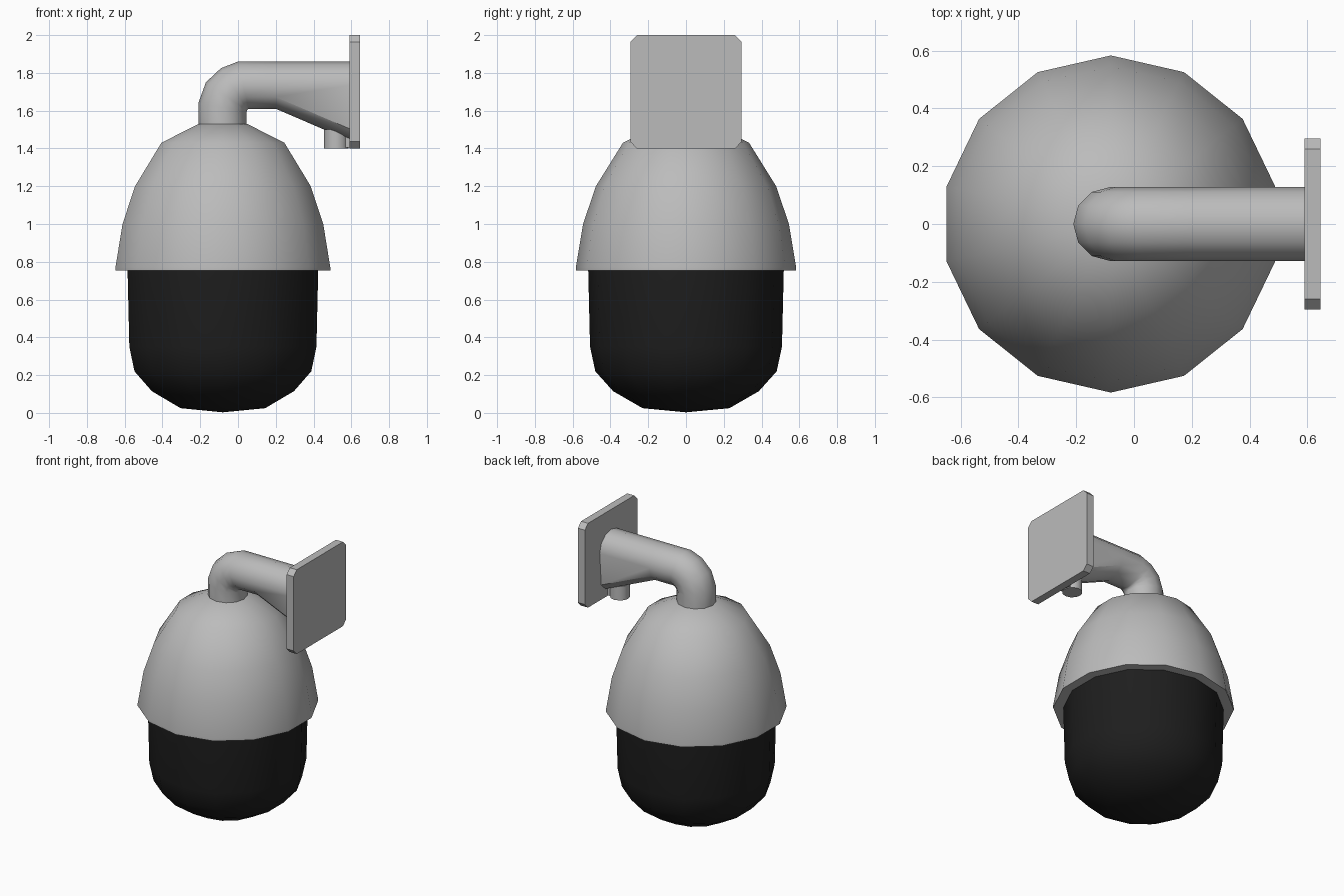
import bpy, bmesh, math

if "Cube" in bpy.data.objects:
    bpy.data.objects.remove(bpy.data.objects["Cube"])

def material(name, c):
    m = bpy.data.materials.new(name)
    m.diffuse_color = (c, c, c, 1)
    m.use_nodes = True
    m.node_tree.nodes["Principled BSDF"].inputs["Base Color"].default_value = m.diffuse_color
    return m

GREY = material("light_grey", 0.5)
BLACK = material("smoked_black", 0.013)
CX = -0.08  # axis of the camera body

def finish(name, bm, mat, angle=40):
    bmesh.ops.remove_doubles(bm, verts=bm.verts, dist=1e-4)
    bmesh.ops.recalc_face_normals(bm, faces=bm.faces)
    me = bpy.data.meshes.new(name)
    bm.to_mesh(me)
    bm.free()
    me.materials.append(mat)
    ob = bpy.data.objects.new(name, me)
    bpy.context.collection.objects.link(ob)
    bpy.ops.object.select_all(action='DESELECT')
    ob.select_set(True)
    bpy.context.view_layer.objects.active = ob
    bpy.ops.object.shade_smooth_by_angle(angle=math.radians(angle))
    return ob

def loft(name, rings, mat, caps=True):
    bm = bmesh.new()
    loops = [[bm.verts.new(p) for p in r] for r in rings]
    n = len(loops[0])
    for a, b in zip(loops, loops[1:]):
        for i in range(n):
            j = (i + 1) % n
            bm.faces.new((a[i], a[j], b[j], b[i]))
    if caps:
        bm.faces.new(loops[0])
        bm.faces.new(loops[-1])
    return finish(name, bm, mat)

def lathe(name, profile, mat, cx=CX, sides=14, caps=True):
    rings = [[(cx + r * math.sin(2 * math.pi * i / sides),
               r * math.cos(2 * math.pi * i / sides), z) for i in range(sides)]
             for r, z in profile]
    return loft(name, rings, mat, caps)

# upper housing with a small lip and underside
lathe("housing", [(0.50, 0.77), (0.51, 0.755), (0.583, 0.755), (0.583, 0.772),
                  (0.545, 1.0), (0.477, 1.2), (0.334, 1.43), (0.132, 1.53)], GREY)

# dark dome below
lathe("dome_window", [(0.0, 0.003), (0.23, 0.025), (0.386, 0.115), (0.48, 0.22),
                      (0.508, 0.35), (0.518, 0.77)], BLACK, caps=False)

# bent arm: each station has an outer and an inner point, joined by a 12-sided ring
stations = [((-0.21, 1.52), (0.046, 1.52)), ((-0.21, 1.64), (0.046, 1.595)),
            ((-0.17, 1.75), (0.047, 1.60)), ((-0.09, 1.825), (0.05, 1.605)),
            ((0.0, 1.86), (0.056, 1.61)), ((0.2, 1.86), (0.2, 1.61)),
            ((0.595, 1.86), (0.595, 1.61))]
rings = []
for k, ((ox, oz), (ix, iz)) in enumerate(stations):
    ring = []
    for i in range(12):
        a = 2 * math.pi * i / 12
        t = (1 - math.cos(a)) / 2
        x, z = ox + (ix - ox) * t, oz + (iz - oz) * t
        # the lower half drops towards the wall
        if k == len(stations) - 1 and t > 0.51:
            z -= 0.17
        ring.append((x, 0.128 * math.sin(a), z))
    rings.append(ring)
loft("bracket_arm", rings, GREY)

# wall plate with clipped corners
h, c = 0.295, 0.035
outline = [(h, -h + c), (h, h - c), (h - c, h), (-h + c, h),
           (-h, h - c), (-h, -h + c), (-h + c, -h), (h - c, -h)]
loft("wall_plate", [[(x, y, 1.70 + z * 0.30 / h) for y, z in outline]
                    for x in (0.59, 0.645)], GREY)

# cable outlet under the arm, joined to the plate by a short web
lathe("cable_outlet", [(0.065, 1.40), (0.065, 1.50)], GREY, cx=0.52, sides=12)
loft("outlet_web", [[(x, y, z) for y, z in ((-0.04, 1.405), (0.04, 1.405),
                                            (0.04, 1.495), (-0.04, 1.495))]
                    for x in (0.52, 0.592)], GREY)
